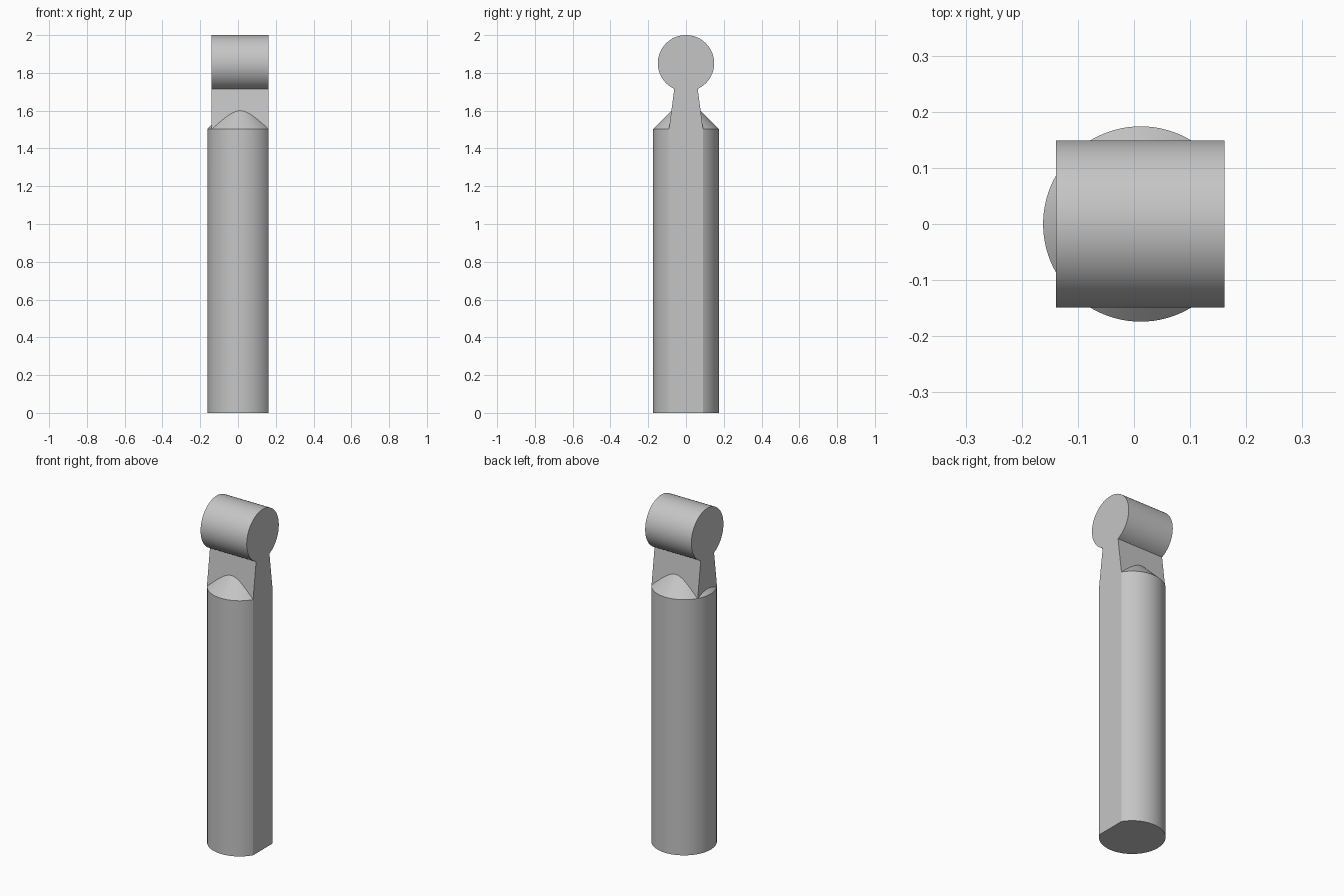
import bpy, bmesh, math
from mathutils import Vector

cube = bpy.data.objects.get("Cube")
if cube:
    bpy.data.objects.remove(cube, do_unlink=True)

AXIS_X, FLAT_X, BACK_X = 0.012, 0.161, -0.139   # shaft axis, flat side, other end of the head
RADIUS, SHOULDER_Z = 0.174, 1.503               # shaft radius and height
HEAD_R, HEAD_Z = 0.149, 1.851                   # cross cylinder
NECK_LOW, NECK_TOP = 0.09, 0.062                # half widths of the tapering neck

grey = bpy.data.materials.new("plain grey")
grey.use_nodes = True
colour = (0.56, 0.56, 0.56, 1)
grey.diffuse_color = colour
grey.node_tree.nodes["Principled BSDF"].inputs["Base Color"].default_value = colour


def make_object(name, bm):
    bmesh.ops.recalc_face_normals(bm, faces=bm.faces[:])
    mesh = bpy.data.meshes.new(name)
    bm.to_mesh(mesh)
    bm.free()
    mesh.materials.append(grey)
    obj = bpy.data.objects.new(name, mesh)
    bpy.context.collection.objects.link(obj)
    return obj


# Round shaft with a sloping shoulder, turned from a profile
bm = bmesh.new()
tip = 0.05
profile = [(0, 0), (RADIUS, 0), (RADIUS, SHOULDER_Z),
           (tip, SHOULDER_Z + RADIUS - tip), (0, SHOULDER_Z + RADIUS - tip)]
verts = [bm.verts.new((AXIS_X + r, 0, z)) for r, z in profile]
edges = [bm.edges.new(pair) for pair in zip(verts, verts[1:])]
bmesh.ops.spin(bm, geom=verts + edges, cent=(AXIS_X, 0, 0), axis=(0, 0, 1),
               angle=math.tau, steps=96, use_duplicate=False)
bmesh.ops.remove_doubles(bm, verts=bm.verts[:], dist=1e-5)

# Flat along one side of the shaft
cut = bmesh.ops.bisect_plane(bm, geom=bm.verts[:] + bm.edges[:] + bm.faces[:],
                             plane_co=(FLAT_X, 0, 0), plane_no=(1, 0, 0), clear_outer=True)
rim = [e for e in cut["geom_cut"] if isinstance(e, bmesh.types.BMEdge)]
bmesh.ops.contextual_create(bm, geom=rim)
shaft = make_object("shaft", bm)

# Neck and cross cylinder, extruded from one keyhole outline
bm = bmesh.new()
start = math.asin(NECK_TOP / HEAD_R)
steps = 80
outline = [(-NECK_LOW, SHOULDER_Z), (NECK_LOW, SHOULDER_Z)]
for i in range(steps + 1):
    a = start + (math.tau - 2 * start) * i / steps
    outline.append((HEAD_R * math.sin(a), HEAD_Z - HEAD_R * math.cos(a)))
face = bm.faces.new([bm.verts.new((BACK_X, y, z)) for y, z in outline])
grown = bmesh.ops.extrude_face_region(bm, geom=[face], use_keep_orig=True)
bmesh.ops.translate(bm, vec=Vector((FLAT_X - BACK_X, 0, 0)),
                    verts=[v for v in grown["geom"] if isinstance(v, bmesh.types.BMVert)])
head = make_object("neck_and_head", bm)

# Join into one clean solid
bpy.ops.object.select_all(action="DESELECT")
bpy.context.view_layer.objects.active = shaft
shaft.select_set(True)
join = shaft.modifiers.new("join", "BOOLEAN")
join.operation, join.solver, join.object = "UNION", "EXACT", head
bpy.ops.object.modifier_apply(modifier=join.name)
bpy.data.objects.remove(head, do_unlink=True)
shaft.name = "shaft_with_cross_head"
bpy.ops.object.shade_smooth_by_angle(angle=math.radians(25))
